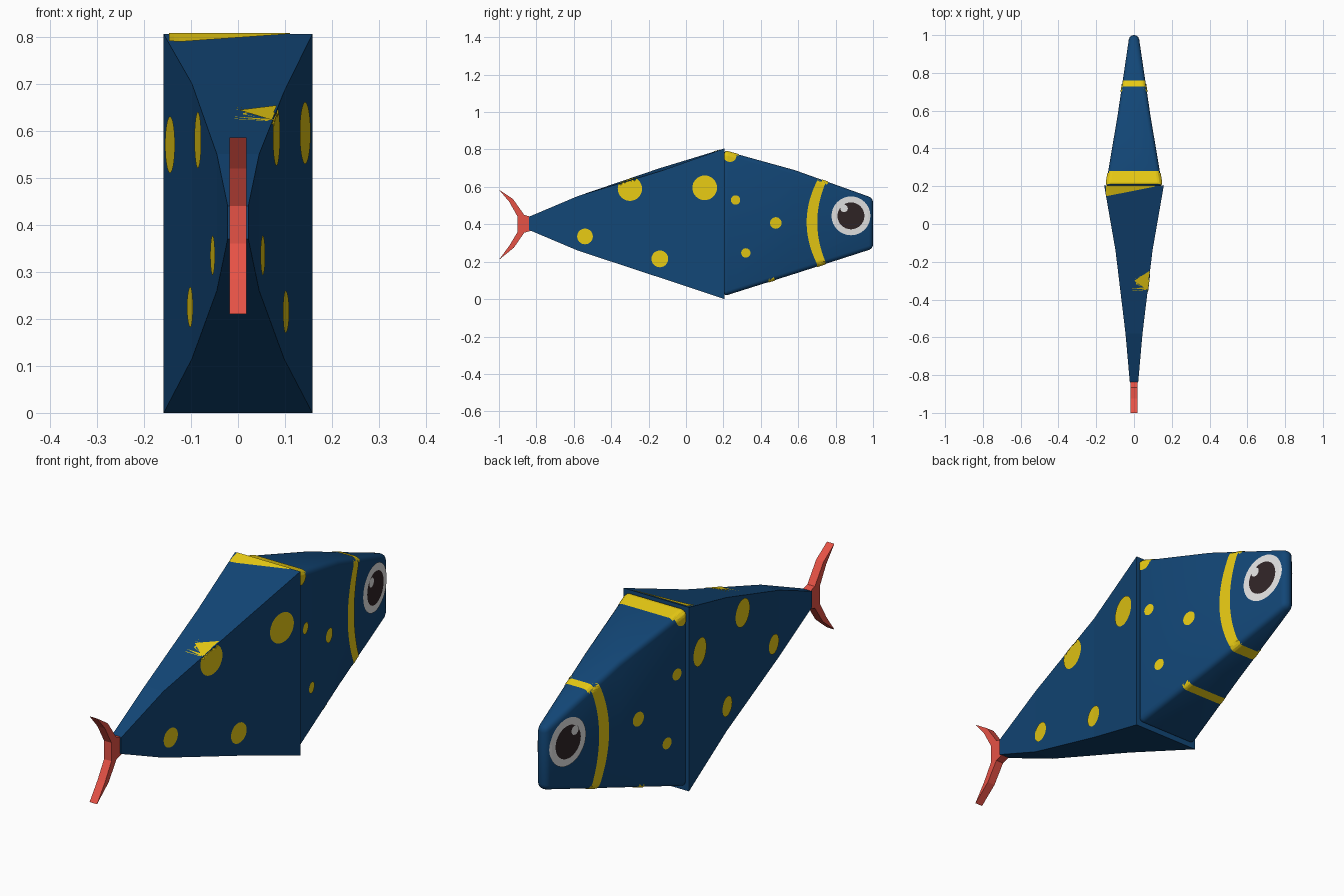
import bpy, bmesh, math
from mathutils import Vector
from mathutils.bvhtree import BVHTree

if "Cube" in bpy.data.objects:
    bpy.data.objects.remove(bpy.data.objects["Cube"])


def material(name, rgb):
    m = bpy.data.materials.new(name)
    m.diffuse_color = (*rgb, 1)
    m.use_nodes = True
    m.node_tree.nodes["Principled BSDF"].inputs["Base Color"].default_value = m.diffuse_color
    return m


BLUE = material("deep blue", (0.006, 0.061, 0.181))
YELLOW = material("yellow", (0.83, 0.61, 0.007))
RED = material("coral red", (0.79, 0.084, 0.061))
WHITE = material("eye white", (0.78, 0.78, 0.78))
DARK = material("pupil dark", (0.03, 0.018, 0.02))


def finish(name, bm, mat, smooth=False):
    me = bpy.data.meshes.new(name)
    bm.to_mesh(me)
    bm.free()
    ob = bpy.data.objects.new(name, me)
    bpy.context.collection.objects.link(ob)
    me.materials.append(mat)
    if smooth:
        bpy.ops.object.select_all(action='DESELECT')
        ob.select_set(True)
        bpy.context.view_layer.objects.active = ob
        bpy.ops.object.shade_smooth_by_angle(angle=math.radians(35))
    return ob


def loft(name, sections, bevel=0.0):
    """Box loft; a section is (y, half width, bottom z, left top z, right top z).
    Returns a BVH tree used to lay the painted patches on."""
    bm = bmesh.new()
    rings = [[bm.verts.new(p) for p in ((-w, y, lo), (w, y, lo), (w, y, tr), (-w, y, tl))]
             for y, w, lo, tl, tr in sections]
    for a, b in zip(rings, rings[1:]):
        for i in range(4):
            j = (i + 1) % 4
            bm.faces.new((a[i], a[j], b[j], b[i]))
    bm.faces.new(rings[0])
    bm.faces.new(rings[-1])
    bmesh.ops.recalc_face_normals(bm, faces=bm.faces)
    if bevel:
        edges = [e for e in bm.edges if e.calc_face_angle(0) > 0.6]
        bmesh.ops.bevel(bm, geom=edges, offset=bevel, segments=3, profile=0.5,
                        affect='EDGES', clamp_overlap=True)
    tree = BVHTree.FromBMesh(bm)
    finish(name, bm, BLUE, bool(bevel))
    return tree


def patch(name, tree, rows, axis, sign, mat, off=0.003):
    """Project a grid of 2D points on a body: axis 0 takes (y, z), axis 2 takes (x, y)."""
    bm = bmesh.new()
    d = Vector((0, 0, 0))
    d[axis] = sign
    grid = []
    for row in rows:
        line = []
        for u, v in row:
            o = Vector((0, u, v)) if axis == 0 else Vector((u, v, 0))
            hit = tree.ray_cast(o + d * 5, -d)[0]
            line.append(bm.verts.new(hit + d * off) if hit else None)
        grid.append(line)
    for a, b in zip(grid, grid[1:]):
        for i in range(len(a) - 1):
            q = (a[i], a[i + 1], b[i + 1], b[i])
            if all(q):
                bm.faces.new(q)
    bmesh.ops.remove_doubles(bm, verts=bm.verts, dist=0.0002)
    for f in bm.faces:
        f.normal_update()
        if f.normal.dot(d) < 0:
            f.normal_flip()
    return finish(name, bm, mat)


def disc(y, z, r, rings=8, seg=32):
    return [[(y + r * k / rings * math.cos(2 * math.pi * i / seg),
              z + r * k / rings * math.sin(2 * math.pi * i / seg))
             for i in range(seg + 1)] for k in range(rings + 1)]


def quad(a, b, c, d, n=24, m=6):
    """Bilinear grid; a-b is the long first edge, d-c the opposite one."""
    mix = lambda p, q, t: (p[0] + (q[0] - p[0]) * t, p[1] + (q[1] - p[1]) * t)
    return [[mix(mix(a, b, i / n), mix(d, c, i / n), j / m) for i in range(n + 1)]
            for j in range(m + 1)]


# Body halves
rear = loft("rear_body", [(-0.84, 0.022, 0.37, 0.44, 0.44), (-0.58, 0.045, 0.26, 0.55, 0.55),
                          (-0.14, 0.098, 0.115, 0.70, 0.683), (0.205, 0.158, 0.0, 0.805, 0.805)])
front = loft("front_body", [(0.2, 0.15, 0.015, 0.795, 0.795), (0.58, 0.086, 0.135, 0.69, 0.69),
                            (1.0, 0.024, 0.27, 0.54, 0.54)], bevel=0.022)

# Forked tail fin: extruded side profile
outline = [(-1, 0.585), (-0.925, 0.535), (-0.865, 0.45), (-0.83, 0.44), (-0.83, 0.365),
           (-0.865, 0.355), (-0.92, 0.275), (-1, 0.21), (-0.945, 0.285), (-0.90, 0.36),
           (-0.90, 0.44), (-0.945, 0.52)]
bm = bmesh.new()
face = bm.faces.new([bm.verts.new((-0.018, y, z)) for y, z in outline])
ext = bmesh.ops.extrude_face_region(bm, geom=[face])
bmesh.ops.translate(bm, vec=(0.036, 0, 0),
                    verts=[v for v in ext["geom"] if isinstance(v, bmesh.types.BMVert)])
bmesh.ops.recalc_face_normals(bm, faces=bm.faces)
finish("tail_fin", bm, RED)

# Spots on each side
rear_spots = {1: [(-0.30, 0.59, 0.065), (0.10, 0.595, 0.066), (-0.54, 0.335, 0.042), (-0.14, 0.215, 0.045)],
              -1: [(-0.27, 0.58, 0.06), (0.11, 0.57, 0.06), (-0.53, 0.335, 0.042), (-0.14, 0.225, 0.043)]}
front_spots = [(0.235, 0.768, 0.035), (0.265, 0.53, 0.025), (0.48, 0.407, 0.031), (0.32, 0.247, 0.025)]

for s, side in ((1, "right"), (-1, "left")):
    for p in rear_spots[s]:
        patch("rear_spot_" + side, rear, disc(*p), 0, s, YELLOW)
    for p in front_spots:
        patch("front_spot_" + side, front, disc(*p), 0, s, YELLOW)
    # Curved gill band
    band = []
    for k in range(5):
        row = []
        for i in range(49):
            t = i / 24 - 1
            z = 0.41 + 0.24 * t
            row.append((0.645 + 0.065 * t * t + (0.057 - 0.008 * t * t) * k / 4, z))
        band.append(row)
    patch("gill_band_" + side, front, band, 0, s, YELLOW)
    # Eye
    patch("eye_white_" + side, front, disc(0.882, 0.445, 0.104), 0, s, WHITE, 0.004)
    patch("pupil_" + side, front, disc(0.882, 0.445, 0.072), 0, s, DARK, 0.006)
    patch("eye_glint_" + side, front, disc(0.845, 0.485, 0.02), 0, s, WHITE, 0.008)

# Stripes across the top and bottom
def across(name, tree, y0, y1, w, sign):
    patch(name, tree, quad((-w, y0), (w, y0), (w, y1), (-w, y1), 60), 2, sign, YELLOW)

across("top_stripe", front, 0.212, 0.28, 0.147, 1)
across("top_gill_stripe", front, 0.728, 0.76, 0.064, 1)
across("bottom_gill_stripe", front, 0.70, 0.745, 0.067, -1)
across("bottom_stripe", front, 0.44, 0.475, 0.108, -1)
patch("top_wedge", rear, quad((-0.147, 0.147), (0.11, 0.198), (0.11, 0.204), (-0.147, 0.204)), 2, 1, YELLOW)
patch("top_spot", rear, quad((0.003, -0.30), (0.086, -0.245), (0.072, -0.35), (0.003, -0.302)), 2, 1, YELLOW)
